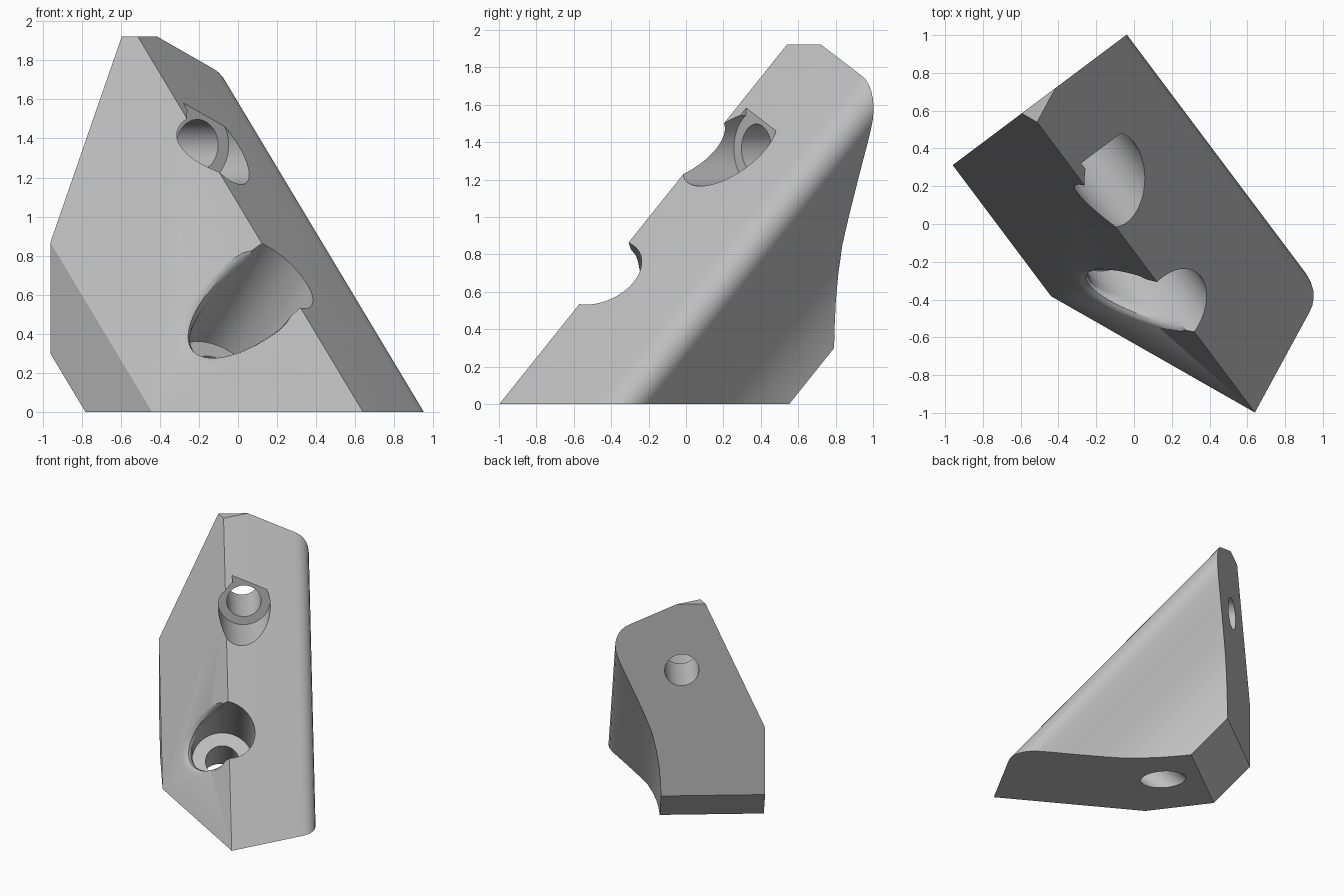
import bpy, bmesh, math

if "Cube" in bpy.data.objects:
    bpy.data.objects.remove(bpy.data.objects["Cube"])

grey = bpy.data.materials.new("plain_grey")
grey.diffuse_color = (0.52, 0.52, 0.52, 1)
grey.use_nodes = True
grey.node_tree.nodes["Principled BSDF"].inputs["Base Color"].default_value = grey.diffuse_color


def place(u, v, z):
    """Bracket frame (u along the wall, v out of the wall) to world."""
    return (-0.96 + 0.8 * u + 0.6 * v, 0.312 + 0.6 * u - 0.8 * v, z)


def loft(name, rings):
    """Solid from matching closed rings of (u, v, z) points."""
    bm = bmesh.new()
    rows = [[bm.verts.new(place(*p)) for p in ring] for ring in rings]
    n = len(rows[0])
    for a, b in zip(rows, rows[1:]):
        for i in range(n):
            j = (i + 1) % n
            bm.faces.new((a[i], a[j], b[j], b[i]))
    bm.faces.new(rows[0])
    bm.faces.new(rows[-1][::-1])
    bmesh.ops.recalc_face_normals(bm, faces=bm.faces[:])
    me = bpy.data.meshes.new(name)
    bm.to_mesh(me)
    bm.free()
    ob = bpy.data.objects.new(name, me)
    bpy.context.collection.objects.link(ob)
    me.materials.append(grey)
    return ob


# Body: a profile of (u, v + z) swept diagonally from the wall to the floor
profile = [(0, 0.3), (0, 0.868), (0.494, 2.008), (1.04, 1.758), (1.075, 1.739),
           (1.105, 1.712), (1.13, 1.675), (1.146, 1.63), (1.152, 1.58),
           (1.146, 1.525), (1.13, 1.475), (1.105, 1.41), (1.05, 1.285),
           (0.99, 1.144), (0.93, 1.0), (0.873, 0.85), (0.838, 0.7),
           (0.815, 0.55), (0.803, 0.4), (0.8, 0.3)]
body = loft("corner_bracket", [[(u, 0, w) for u, w in profile],
                               [(u, w, 0) for u, w in profile]])

# Level cut across the top tip
bm = bmesh.new()
bm.from_mesh(body.data)
cut = bmesh.ops.bisect_plane(bm, geom=bm.verts[:] + bm.edges[:] + bm.faces[:],
                             plane_co=(0, 0, 1.922), plane_no=(0, 0, 1), clear_outer=True)
bmesh.ops.holes_fill(bm, edges=[g for g in cut["geom_cut"] if isinstance(g, bmesh.types.BMEdge)])
bmesh.ops.recalc_face_normals(bm, faces=bm.faces[:])
bm.to_mesh(body.data)
bm.free()

N = 64
angles = [2 * math.pi * i / N for i in range(N)]


def wall_ring(r, v):
    return [(0.64 + r * math.cos(a), v, 1.365 + r * math.sin(a)) for a in angles]


def tilted_ring(r, w_of_u, flare=0.0):
    """Ring around the diagonal bore, optionally flared on its low-u side."""
    pts = []
    for a in angles:
        rr = r + flare * math.sqrt(max(0, -math.cos(a)))
        u = 0.462 + rr * math.cos(a)
        e = rr * math.sin(a) * math.sqrt(2)
        w = w_of_u(u)
        pts.append((u, (w + 0.61 + e) / 2, (w - 0.61 - e) / 2))
    return pts


def slope(depth):
    return lambda u: 0.868 + 2.308 * u - depth


def level(w):
    return lambda u: w


# Cutters: wall hole with seat and relief notch, diagonal hole with flared seat
notch = [(0.55, 1.4), (0.7, 1.4), (0.7, 1.8), (0.55, 1.8)]
cutters = [
    loft("wall_hole_cutter", [wall_ring(0.132, -0.3), wall_ring(0.132, 0.6)]),
    loft("wall_seat_cutter", [wall_ring(0.2, 0.4), wall_ring(0.2, 1.5)]),
    loft("wall_notch_cutter", [[(u, v, z) for u, z in notch] for v in (0.4, 0.9)]),
    loft("diagonal_hole_cutter", [tilted_ring(0.13, level(-0.4)), tilted_ring(0.13, level(1.2))]),
    loft("diagonal_seat_cutter", [tilted_ring(0.235, level(1.0)),
                                  tilted_ring(0.235, slope(0.2)),
                                  tilted_ring(0.235, slope(0.12), 0.012),
                                  tilted_ring(0.235, slope(0.06), 0.03),
                                  tilted_ring(0.235, slope(0.02), 0.055),
                                  tilted_ring(0.235, slope(-0.005), 0.085),
                                  tilted_ring(0.235, slope(-0.9), 0.085)]),
]
for c in cutters:
    c.hide_render = True
    mod = body.modifiers.new(c.name, 'BOOLEAN')
    mod.operation = 'DIFFERENCE'
    mod.solver = 'EXACT'
    mod.object = c

# Apply the cuts, then remove the cutters
bpy.context.view_layer.objects.active = body
body.select_set(True)
for mod in list(body.modifiers):
    bpy.ops.object.modifier_apply(modifier=mod.name)
for c in cutters:
    bpy.data.objects.remove(c)

bpy.ops.object.select_all(action='DESELECT')
body.select_set(True)
bpy.ops.object.shade_smooth_by_angle(angle=math.radians(28))
